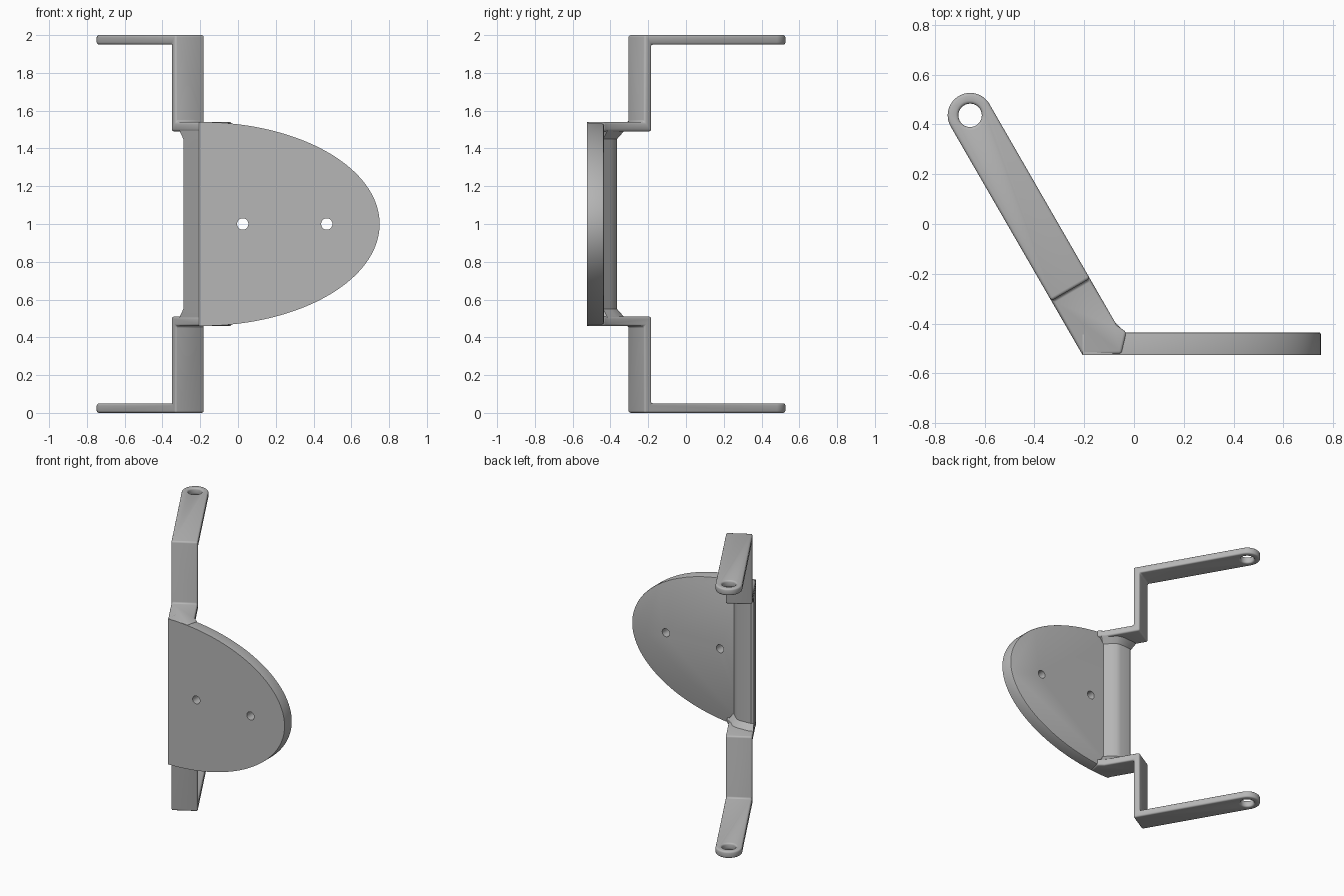
import bpy, bmesh, math
from mathutils import Vector

old = bpy.data.objects.get("Cube")
if old:
    bpy.data.objects.remove(old, do_unlink=True)

# One grey for the whole bracket
grey = bpy.data.materials.new("plain grey")
grey.use_nodes = True
grey.diffuse_color = (0.47, 0.47, 0.47, 1)
grey.node_tree.nodes["Principled BSDF"].inputs["Base Color"].default_value = grey.diffuse_color

MID = 1.0                                   # height of the symmetry plane
HEEL = Vector((-0.207, -0.525, 0))          # outer corner of the bend
U = Vector((-0.5, math.sqrt(0.75), 0))      # along the arms
V = Vector((math.sqrt(0.75), 0.5, 0))       # across the arms
WIDTH, REACH = 0.18, 1.058
FRONT, BACK = -0.525, -0.435


def arm_point(u, v):
    return HEEL + U * u + V * v


def prism(name, points, offset, finish=None):
    """Extrude a planar outline by an offset vector; origin on the mid plane."""
    bm = bmesh.new()
    face = bm.faces.new([bm.verts.new(p) for p in points])
    result = bmesh.ops.extrude_face_region(bm, geom=[face])
    moved = [g for g in result["geom"] if isinstance(g, bmesh.types.BMVert)]
    bmesh.ops.translate(bm, vec=offset, verts=moved)
    if finish:
        finish(bm)
    bmesh.ops.recalc_face_normals(bm, faces=bm.faces[:])
    mesh = bpy.data.meshes.new(name)
    bm.to_mesh(mesh)
    bm.free()
    mesh.materials.append(grey)
    obj = bpy.data.objects.new(name, mesh)
    obj.location.z = MID
    bpy.context.collection.objects.link(obj)
    return obj


def circle(centre, radius, a, b, start=0, end=math.tau, steps=40):
    angles = [start + (end - start) * i / steps for i in range(steps)]
    return [centre + a * (radius * math.cos(t)) + b * (radius * math.sin(t)) for t in angles]


def boolean(obj, cutter, operation):
    cutter.hide_render = True
    mod = obj.modifiers.new(operation.lower(), 'BOOLEAN')
    mod.object, mod.operation, mod.solver = cutter, operation, 'EXACT'


def bake(obj, cutters=(), angle=35):
    """Apply the modifiers, drop the cutters and smooth the shading."""
    bpy.ops.object.select_all(action='DESELECT')
    obj.select_set(True)
    bpy.context.view_layer.objects.active = obj
    bpy.ops.object.convert(target='MESH')
    for c in cutters:
        bpy.data.objects.remove(c, do_unlink=True)
    bpy.ops.object.shade_smooth_by_angle(angle=math.radians(angle))


def mirror_z(obj):
    mod = obj.modifiers.new("mirror", 'MIRROR')
    mod.use_axis = (False, False, True)
    mod.use_mirror_merge = False


X, Y, Z = Vector((1, 0, 0)), Vector((0, 1, 0)), Vector((0, 0, 1))

# Half-oval plate with a softened back rim and two screw holes
rim = []
for i in range(73):
    t = math.pi * (i / 72 - 0.5)
    rim.append(Vector((-0.2 + 0.95 * math.cos(t), FRONT, 0.54 * math.sin(t))))
rim += [Vector((HEEL.x, FRONT, 0.54)), Vector((HEEL.x, FRONT, -0.54))]


def soften_back(bm):
    edges = [e for e in bm.edges if all(abs(v.co.y - BACK) < 0.001 for v in e.verts)]
    bmesh.ops.bevel(bm, geom=edges, offset=0.008, segments=2, profile=0.5, affect='EDGES')


plate = prism("oval_plate", rim, Y * (BACK - FRONT), soften_back)
screw_cutters = []
for x in (0.025, 0.47):
    hole = prism("screw_cutter", circle(Vector((x, -0.6, 0)), 0.03, X, Z, steps=32), Y * 0.25)
    boolean(plate, hole, 'DIFFERENCE')
    screw_cutters.append(hole)
bake(plate, screw_cutters)

# Stepped arms: a Z-shaped side profile trimmed to the outline seen from above
steps = [(-0.3, 0.49), (0.295, 0.49), (0.295, 0.95), (1.3, 0.95),
         (1.3, 1.0), (0.25, 1.0), (0.25, 0.54), (-0.3, 0.54)]
arms = prism("stepped_arms", [arm_point(u, -0.2) + Z * z for u, z in steps], V * 0.7)
eye = arm_point(REACH, WIDTH / 2)
outline = [HEEL.copy(), Vector((-0.05, FRONT + 0.003, 0)), Vector((-0.03, BACK, 0)),
           Vector((-0.07, -0.405, 0))]
outline += circle(eye, WIDTH / 2, V, U, 0, math.pi, 32)
outline.append(arm_point(REACH, 0))
trim = prism("outline_cutter", [p + Z * 0.3 for p in outline], Z)
eye_cutter = prism("eye_cutter", [p + Z * 0.8 for p in circle(eye, 0.047, X, Y)], Z * 0.4)
boolean(arms, trim, 'INTERSECT')
boolean(arms, eye_cutter, 'DIFFERENCE')
bevel = arms.modifiers.new("soft edges", 'BEVEL')
bevel.width, bevel.segments = 0.012, 3
bevel.limit_method, bevel.angle_limit = 'ANGLE', math.radians(40)
bevel.use_clamp_overlap = False
mirror_z(arms)
bake(arms, (trim, eye_cutter))

# Hinge web joining plate and arms, flaring into the flanges at its ends
section = [HEEL.copy(), arm_point(0.165, 0), Vector((-0.275, -0.369, 0)),
           Vector((-0.185, -0.365, 0)), Vector((-0.155, -0.373, 0)),
           Vector((-0.125, -0.4, 0)), Vector((-0.085, BACK - 0.003, 0)),
           Vector((-0.085, FRONT + 0.02, 0))]


def flare(bm):
    top = max(bm.faces, key=lambda f: f.calc_center_median().z)
    result = bmesh.ops.extrude_face_region(bm, geom=[top])
    bm.faces.remove(top)
    for v in result["geom"]:
        if isinstance(v, bmesh.types.BMVert):
            flat = (v.co - HEEL) * 1.25
            v.co = HEEL + Vector((flat.x, (v.co - HEEL).y * 1.25, 0)) + Z * 0.495
            v.co.y = max(v.co.y, FRONT + 0.002)


web = prism("hinge_web", section, Z * 0.45, flare)
mirror_z(web)
bake(web)
